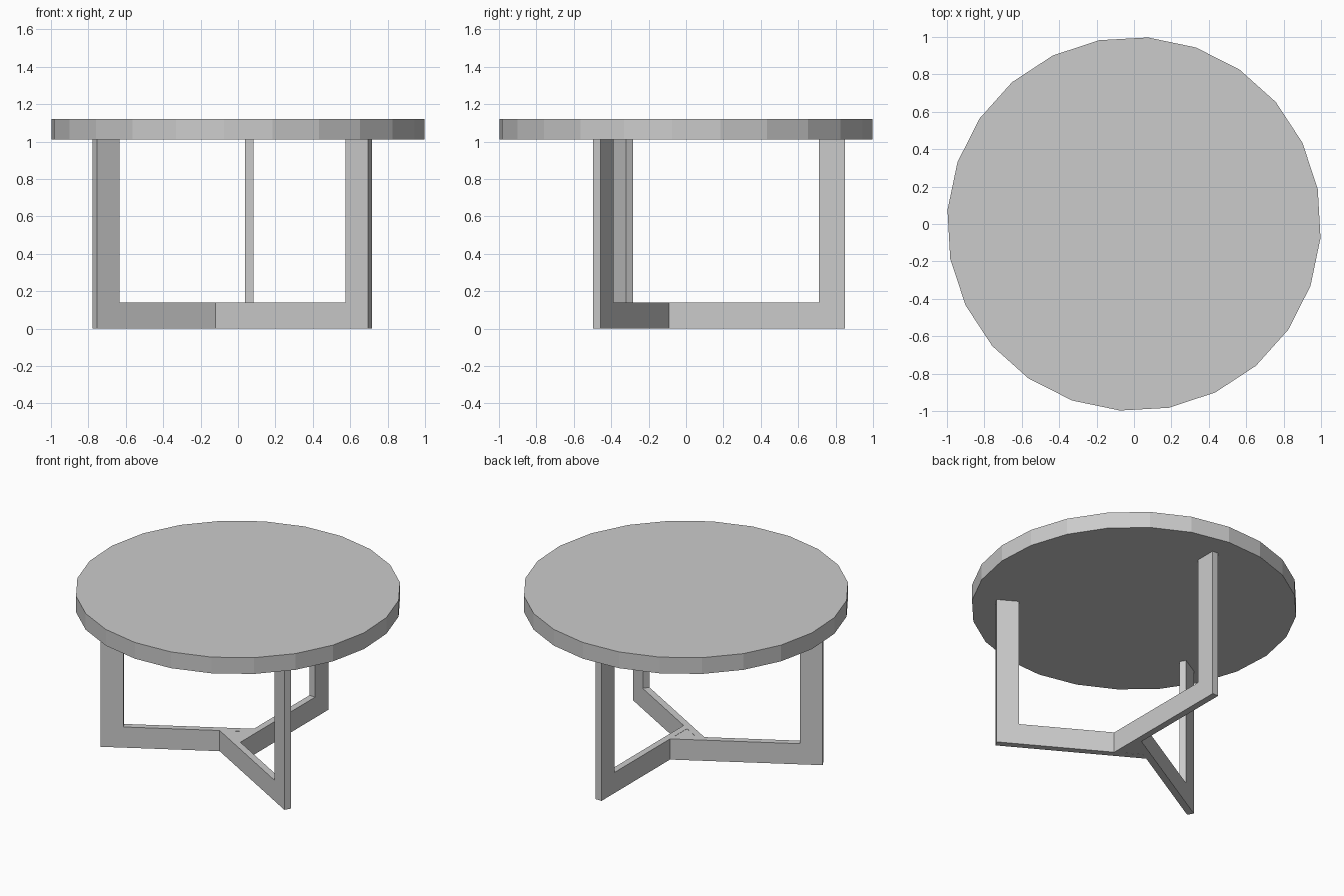
import bpy, bmesh, math
from mathutils import Matrix, Vector

cube = bpy.data.objects.get("Cube")
if cube:
    bpy.data.objects.remove(cube, do_unlink=True)

grey = bpy.data.materials.new("light_grey")
grey.use_nodes = True
colour = (0.6, 0.6, 0.6, 1)
grey.diffuse_color = colour
grey.node_tree.nodes["Principled BSDF"].inputs["Base Color"].default_value = colour

BAR = 0.14                   # depth of the legs and height of the feet
TOP_Z, HEIGHT = 1.01, 1.12   # underside and upper face of the table top
INNER, OUTER = 0.038, 0.082  # sideways offsets of each leg frame's faces
REACH, TAIL = 0.85, -0.113   # far and near ends of each leg frame


def extrude_profile(name, points, direction, turn=0.0):
    """Extrude a flat outline, then turn it about the vertical axis."""
    bm = bmesh.new()
    face = bm.faces.new([bm.verts.new(p) for p in points])
    grown = bmesh.ops.extrude_face_region(bm, geom=[face])["geom"]
    moved = [v for v in grown if isinstance(v, bmesh.types.BMVert)]
    bmesh.ops.translate(bm, verts=moved, vec=Vector(direction))
    bmesh.ops.recalc_face_normals(bm, faces=bm.faces)
    bm.transform(Matrix.Rotation(turn, 4, "Z"))
    mesh = bpy.data.meshes.new(name)
    bm.to_mesh(mesh)
    bm.free()
    mesh.materials.append(grey)
    obj = bpy.data.objects.new(name, mesh)
    bpy.context.collection.objects.link(obj)
    return obj


def ring(sides, radius, start, z):
    angles = [start + i * math.tau / sides for i in range(sides)]
    return [(radius * math.cos(a), radius * math.sin(a), z) for a in angles]


# Faceted round top
extrude_profile("table_top", ring(24, 1.0, math.radians(-4.3), TOP_Z),
                (0, 0, HEIGHT - TOP_Z))

# Three L-shaped leg frames set in a pinwheel
outline = [(TAIL, 0), (REACH, 0), (REACH, TOP_Z),
           (REACH - BAR, TOP_Z), (REACH - BAR, BAR), (TAIL, BAR)]
for i, name in enumerate(["back_leg_frame", "right_leg_frame", "left_leg_frame"]):
    extrude_profile(name, [(INNER, y, z) for y, z in outline],
                    (OUTER - INNER, 0, 0), i * math.tau / 3)

# Triangular block filling the middle between the feet
extrude_profile("centre_block", ring(3, 2 * INNER + 0.01, math.pi / 3, 0.001),
                (0, 0, BAR - 0.002))
